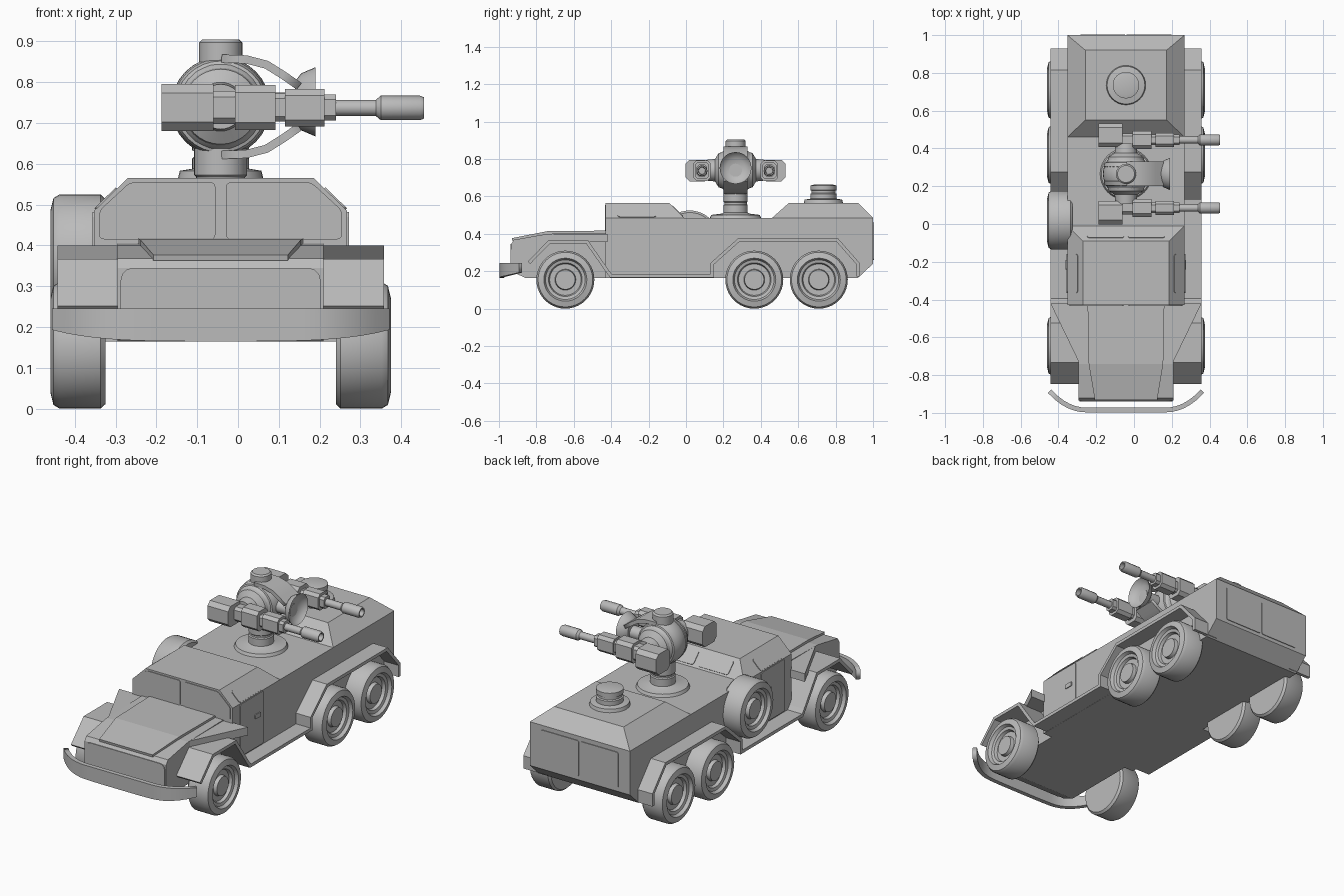
import bpy, bmesh, math
from mathutils import Vector

cube = bpy.data.objects.get("Cube")
if cube:
    bpy.data.objects.remove(cube, do_unlink=True)

CX = -0.0425  # centre line of the vehicle
SIDES = (("left", 1), ("right", -1))

grey = bpy.data.materials.new("plain_grey")
grey.use_nodes = True
grey.diffuse_color = (0.5, 0.5, 0.5, 1)
grey.node_tree.nodes["Principled BSDF"].inputs["Base Color"].default_value = (0.5, 0.5, 0.5, 1)


def finish(name, bm, smooth=False, loc=(0, 0, 0)):
    bmesh.ops.recalc_face_normals(bm, faces=bm.faces)
    for f in bm.faces:
        f.smooth = smooth
    for e in bm.edges:
        e.smooth = len(e.link_faces) == 2 and e.calc_face_angle() < math.radians(32)
    mesh = bpy.data.meshes.new(name)
    bm.to_mesh(mesh)
    bm.free()
    mesh.materials.append(grey)
    ob = bpy.data.objects.new(name, mesh)
    ob.location = loc
    bpy.context.scene.collection.objects.link(ob)
    return ob


def slab(name, corners, direction, radius=0):
    """Extrude a 3D outline along a vector, with optional rounded corners."""
    bm = bmesh.new()
    bm.faces.new([bm.verts.new(c) for c in corners])
    if radius:
        bmesh.ops.bevel(bm, geom=bm.verts[:], offset=radius, segments=3,
                        affect='VERTICES', profile=0.5)
    out = bmesh.ops.extrude_face_region(bm, geom=bm.faces[:])
    moved = [v for v in out["geom"] if isinstance(v, bmesh.types.BMVert)]
    bmesh.ops.translate(bm, verts=moved, vec=Vector(direction))
    return finish(name, bm)


def side_prism(name, profile, x0, x1):
    return slab(name, [(x0, y, z) for y, z in profile], (x1 - x0, 0, 0))


def plate(name, corners, radius=0.012, t=0.004):
    c = [Vector(p) for p in corners]
    n = (c[1] - c[0]).cross(c[2] - c[1]).normalized() * t
    return slab(name, [p - n for p in c], n * 2, radius)


def frustum(name, low, high):
    """Solid between two rectangles, each (half width, y0, y1, z)."""
    bm = bmesh.new()
    rings = []
    for w, y0, y1, z in (low, high):
        pts = ((CX - w, y0), (CX + w, y0), (CX + w, y1), (CX - w, y1))
        rings.append([bm.verts.new((x, y, z)) for x, y in pts])
    a, b = rings
    bm.faces.new(a)
    bm.faces.new(b)
    for i in range(4):
        j = (i + 1) % 4
        bm.faces.new((a[i], a[j], b[j], b[i]))
    return finish(name, bm)


def ribbon(name, edge_a, edge_b, thick, smooth=False):
    """Bent plate between two polylines."""
    bm = bmesh.new()
    a = [bm.verts.new(p) for p in edge_a]
    b = [bm.verts.new(p) for p in edge_b]
    for i in range(len(a) - 1):
        bm.faces.new((a[i], a[i + 1], b[i + 1], b[i]))
    ob = finish(name, bm, smooth)
    mod = ob.modifiers.new("thickness", 'SOLIDIFY')
    mod.thickness = thick
    mod.offset = 0
    mod.use_even_offset = True
    return ob


def lathe(name, profile, loc, axis=(0, 0, 1), steps=32):
    """Turn (radius, height) points around an axis."""
    bm = bmesh.new()
    vs = [bm.verts.new((r, 0, h)) for r, h in profile]
    es = [bm.edges.new(p) for p in zip(vs, vs[1:])]
    bmesh.ops.spin(bm, geom=vs + es, cent=(0, 0, 0), axis=(0, 0, 1),
                   angle=math.tau, steps=steps)
    bmesh.ops.remove_doubles(bm, verts=bm.verts, dist=0.0002)
    bmesh.ops.transform(bm, verts=bm.verts,
                        matrix=Vector(axis).to_track_quat('Z', 'Y').to_matrix())
    return finish(name, bm, True, loc)


def tube(name, x0, x1, r, y, z, steps=12):
    return lathe(name, [(0, 0), (r, 0), (r, x1 - x0), (0, x1 - x0)], (x0, y, z), (1, 0, 0), steps)


def octagon_block(name, x0, x1, y, z, hy, hz, c):
    quarter = [(hy, hz - c), (hy - c, hz)]
    top = quarter + [(-a, b) for a, b in reversed(quarter)]
    outline = top + [(-a, -b) for a, b in top]
    return side_prism(name, [(y + a, z + b) for a, b in outline], x0, x1)


# Hull, cab and rear compartment
W = 0.31
side_prism("hull", [(-0.43, 0.165), (0.92, 0.165), (1, 0.24), (1, 0.485), (-0.43, 0.485)],
           CX - W, CX + W)
frustum("cab_roof", (W, -0.43, -0.01, 0.485), (0.228, -0.43, -0.09, 0.565))
frustum("rear_roof", (W, 0.46, 1.0, 0.485), (0.215, 0.55, 0.92, 0.565))

# Nose with sloped bonnet and raised bonnet panel
side_prism("nose", [(-0.42, 0.165), (-0.86, 0.165), (-0.935, 0.2), (-0.935, 0.345),
                    (-0.92, 0.368), (-0.74, 0.4), (-0.42, 0.405)], CX - 0.2525, CX + 0.2525)
ribbon("bonnet_panel",
       [(CX - w, y, z) for w, y, z in ((0.165, -0.93, 0.37), (0.197, -0.74, 0.407), (0.203, -0.43, 0.41))],
       [(CX + w, y, z) for w, y, z in ((0.165, -0.93, 0.37), (0.197, -0.74, 0.407), (0.203, -0.43, 0.41))],
       0.014)
plate("grille_panel", [(CX - 0.245, -0.935, 0.2), (CX + 0.245, -0.935, 0.2),
                       (CX + 0.245, -0.935, 0.345), (CX - 0.245, -0.935, 0.345)], 0.03)

# Curved front bumper, tapering at the ends
path = []
for i in range(-12, 13):
    u = i / 12
    bend = max(0, (abs(u) - 0.5) / 0.5)
    path.append((CX + 0.405 * u, -0.985 + 0.1 * bend ** 2.2, 0.165 + 0.028 * u ** 4))
ribbon("front_bumper", path, [(x, y, 0.245) for x, y, z in path], 0.025, True)

# Windscreen and rear windows
for name, s in SIDES:
    plate(name + "_windscreen", [(CX + s * 0.013, -0.43, 0.415), (CX + s * 0.298, -0.43, 0.415),
                                 (CX + s * 0.298, -0.43, 0.485), (CX + s * 0.222, -0.43, 0.555),
                                 (CX + s * 0.013, -0.43, 0.555)])
    plate(name + "_rear_window", [(CX + s * x, -0.09 + 0.08 * t, 0.565 - 0.08 * t)
                                  for x, t in ((0.01, 0.2), (0.205, 0.2), (0.205, 0.9), (0.01, 0.9))])
    plate(name + "_rear_door", [(CX + s * x, 1.0, z)
                                for x, z in ((0.004, 0.26), (0.24, 0.26), (0.24, 0.46), (0.004, 0.46))])

    # Cab door, its handle and the sloped side window
    plate(name + "_door", [(CX + s * W, y, z) for y, z in
                           ((-0.365, 0.19), (-0.16, 0.19), (-0.16, 0.482), (-0.365, 0.482))])
    plate(name + "_door_handle", [(CX + s * W, y, z) for y, z in
                                  ((-0.24, 0.352), (-0.19, 0.352), (-0.19, 0.377), (-0.24, 0.377))], 0.005, 0.009)
    plate(name + "_side_window", [(CX + s * (W - 0.082 * t), y, 0.485 + 0.08 * t) for y, t in
                                  ((-0.365, 0.04), (-0.16, 0.04), (-0.16, 0.68), (-0.365, 0.68))])

    # Fenders and running board as one folded plate
    fold = [(-0.84, 0.245), (-0.73, 0.358), (-0.53, 0.358), (-0.42, 0.2), (-0.4, 0.175), (0.14, 0.175),
            (0.14, 0.24), (0.28, 0.365), (0.81, 0.365), (0.92, 0.24), (0.92, 0.172)]
    ribbon(name + "_fender", [(CX + s * 0.25, y, z) for y, z in fold],
           [(CX + s * 0.4, y, z) for y, z in fold], 0.018)
    slab(name + "_fender_fairing", [(CX + s * x, y, 0.355) for x, y in
                                    ((0.24, -0.73), (0.25, -0.73), (0.4, -0.42), (0.24, -0.42))], (0, 0, 0.045))

# Wheels and the spare
TYRE = [(0, -0.0675), (0.144, -0.0675), (0.155, -0.056), (0.155, 0.045), (0.146, 0.06), (0.115, 0.0675),
        (0.106, 0.05), (0.09, 0.046), (0.084, 0.03), (0.056, 0.03), (0.052, 0.05), (0, 0.05)]
for name, s in SIDES:
    for place, y in (("front", -0.645), ("middle", 0.365), ("rear", 0.71)):
        lathe(f"{name}_{place}_wheel", TYRE, (CX + s * 0.35, y, 0.155), (s, 0, 0), 40)
lathe("spare_wheel", TYRE, (CX - 0.35, 0.02, 0.37), (-1, 0, 0), 40)

# Roof hatch
lathe("roof_hatch", [(0, 0), (0.105, 0), (0.1, 0.02), (0.07, 0.025), (0.07, 0.05), (0.064, 0.055),
                     (0.064, 0.068), (0.07, 0.07), (0.07, 0.095), (0.05, 0.1), (0, 0.1)],
      (CX, 0.735, 0.563))

# Turret pedestal, ball and top cap
TY, TZ = 0.265, 0.74
lathe("turret_pedestal", [(0, 0), (0.138, 0), (0.13, 0.018), (0.075, 0.025), (0.065, 0.03), (0.065, 0.07),
                          (0.06, 0.075), (0.06, 0.085), (0.065, 0.09), (0.065, 0.16), (0, 0.16)],
      (CX, TY, 0.483))
arc = [math.pi * i / 16 for i in range(17)]
lathe("turret_ball", [(0.122 * math.sin(a), -0.122 * math.cos(a)) for a in arc], (CX, TY, TZ))
lathe("turret_cap", [(0, 0), (0.053, 0), (0.053, 0.06), (0.045, 0.068), (0, 0.068)], (CX, TY, 0.837))

# Sensor dish on a curved yoke
yoke = [(-0.04, 0.118), (0.02, 0.116), (0.07, 0.103), (0.11, 0.078), (0.15, 0.05)]
for name, s in (("upper", 1), ("lower", -1)):
    ribbon(name + "_yoke", [(x, TY - 0.065, TZ + s * z) for x, z in yoke],
           [(x, TY + 0.065, TZ + s * z) for x, z in yoke], 0.02, True)
tube("dish_stem", 0.05, 0.16, 0.035, TY, TZ, 16)
lathe("sensor_dish", [(0, 0), (0.05, 0), (0.07, 0.015), (0.085, 0.05), (0.075, 0.035), (0.05, 0.02), (0, 0.012)],
      (0.14, TY, 0.752), (1, 0, 0))

# Twin guns on side trunnions
for name, s in (("front", -1), ("rear", 1)):
    lathe(name + "_trunnion", [(0.112, 0.035), (0.118, 0.04), (0.112, 0.06), (0.098, 0.065), (0.092, 0.09),
                               (0.06, 0.11), (0.055, 0.16), (0, 0.16)], (CX, TY, TZ), (0, s, 0))
    gy = TY + s * 0.18
    octagon_block(name + "_gun_breech", -0.188, -0.06, TY + s * 0.205, 0.738, 0.062, 0.058, 0.022)
    octagon_block(name + "_gun_neck", -0.06, 0.0, gy, 0.738, 0.034, 0.04, 0.014)
    octagon_block(name + "_gun_receiver", -0.007, 0.092, gy, 0.738, 0.047, 0.055, 0.018)
    octagon_block(name + "_gun_sleeve", 0.09, 0.118, gy, 0.738, 0.028, 0.034, 0.012)
    octagon_block(name + "_gun_housing", 0.115, 0.212, gy, 0.738, 0.038, 0.046, 0.016)
    octagon_block(name + "_gun_collar", 0.21, 0.24, gy, 0.738, 0.028, 0.032, 0.012)
    tube(name + "_gun_barrel", 0.235, 0.345, 0.02, gy, 0.737)
    lathe(name + "_gun_muzzle", [(0, 0), (0.02, 0), (0.03, 0.012), (0.03, 0.108), (0.026, 0.118),
                                 (0.02, 0.118), (0.018, 0.07), (0, 0.07)], (0.338, gy, 0.737), (1, 0, 0), 12)
